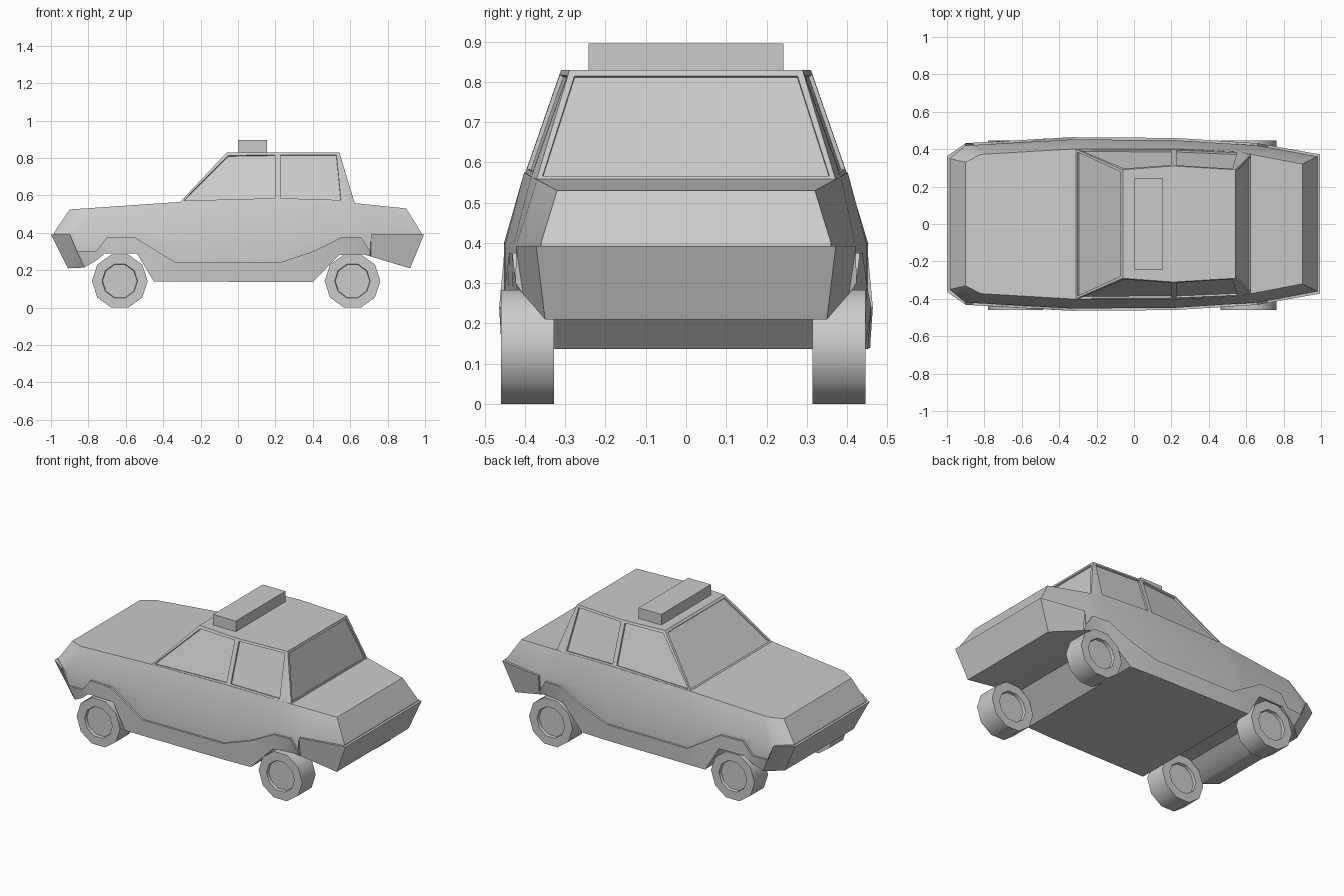
import bpy, bmesh
from math import radians
from mathutils import Matrix

if "Cube" in bpy.data.objects:
    bpy.data.objects.remove(bpy.data.objects["Cube"])


def finish(bm, name, angle=30):
    bmesh.ops.recalc_face_normals(bm, faces=bm.faces[:])
    me = bpy.data.meshes.new(name)
    bm.to_mesh(me)
    bm.free()
    me.shade_smooth()
    me.set_sharp_from_angle(angle=radians(angle))
    ob = bpy.data.objects.new(name, me)
    bpy.context.collection.objects.link(ob)
    return ob


def sample(keys, u):
    """Linear interpolation in a list of (u, values...)."""
    for a, b in zip(keys, keys[1:]):
        if u <= b[0]:
            t = (u - a[0]) / (b[0] - a[0])
            return [p + (q - p) * t for p, q in zip(a[1:], b[1:])]
    return list(keys[-1][1:])


def loft(bm, halves):
    """Skin mirrored half-sections into a closed solid; returns the vertex rings."""
    rings = []
    for half in halves:
        pts = half + [(x, -y, z) for x, y, z in reversed(half)]
        rings.append([bm.verts.new(p) for p in pts])
    n = len(rings[0])
    for a, b in zip(rings, rings[1:]):
        for i in range(n):
            j = (i + 1) % n
            bm.faces.new((a[i], a[j], b[j], b[i]))
    for r in (rings[0], rings[-1]):
        for i in range(n // 2 - 1):
            bm.faces.new((r[i], r[i + 1], r[n - 2 - i], r[n - 1 - i]))
    return rings


# Guide lines along the car: station, x, y, z
top = [(-1, -.90, .33, .525), (-.9, -.82, .372, .53), (-.33, -.31, .402, .565),
       (.22, .22, .402, .575), (.55, .56, .385, .565), (.66, .64, .37, .557), (1, .90, .32, .53)]
waist = [(-1, -.985, .35, .4), (-.9, -.90, .42, .4), (-.33, -.33, .452, .4),
         (.22, .22, .448, .4), (.66, .66, .42, .4), (1, .98, .36, .4)]
bottom = [(-1, -.91, .335, .21), (-.9, -.84, .40, .213), (-.86, -.82, .415, .215),
          (-.76, -.76, .435, .25), (-.70, -.71, .445, .29), (-.55, -.54, .45, .29),
          (-.43, -.45, .458, .14), (.22, .22, .452, .137), (.40, .40, .445, .137),
          (.55, .54, .43, .28), (.66, .67, .415, .285), (1, .92, .35, .21)]
# Upper edge of the skirt and bumpers: station, z
trim = [(-1, .392), (-.9, .392), (-.86, .30), (-.76, .30), (-.70, .375), (-.55, .375),
        (-.43, .30), (-.33, .24), (.22, .24), (.40, .30), (.55, .375), (.66, .375),
        (.71, .30), (.715, .392), (1, .392)]

# Lower body with protruding skirt and bumpers
sections = []
for u, zt in trim:
    wx, wy, wz = sample(waist, u)
    out = .015 * u if abs(u) == 1 else 0
    sections.append([sample(top, u), (wx, wy, wz), (wx, wy, zt),
                     (wx + out, wy + .012, zt), sample(bottom, u)])
bm = bmesh.new()
loft(bm, sections)
finish(bm, "car_body")

# Cabin: roof edge point above belt point at each pillar
bm = bmesh.new()
pillars = [((-.06, .29, .83), (-.31, .40, .564)), ((.212, .31, .83), (.212, .40, .572)),
           ((.54, .29, .83), (.565, .385, .562)), ((.542, .289, .83), (.625, .372, .555))]
rings = loft(bm, [list(p) for p in pillars])
bmesh.ops.recalc_face_normals(bm, faces=bm.faces[:])
# Recessed windows: windshield, rear window and two on each side
quads = [rings[0], rings[-1]]
for a, b in zip(rings[:2], rings[1:3]):
    quads += [(a[0], a[1], b[1], b[0]), (a[2], a[3], b[3], b[2])]
panes = [f for f in bm.faces if any(set(f.verts) == set(q) for q in quads)]
for pane in panes:
    bmesh.ops.inset_individual(bm, faces=[pane], thickness=.02, depth=0)
    bmesh.ops.inset_individual(bm, faces=[pane], thickness=.001, depth=-.01)
finish(bm, "cabin")

# Roof sign
bm = bmesh.new()
bmesh.ops.create_cube(bm, size=1, matrix=Matrix.Translation((.077, 0, .86)) @ Matrix.Diagonal((.155, .484, .07, 1)))
finish(bm, "roof_sign")

# Ten-sided wheels with recessed hubs
for end, x in (("front", -.632), ("rear", .612)):
    for side, y in (("near", -.394), ("far", .38)):
        bm = bmesh.new()
        turn = Matrix.Rotation(radians(90), 4, 'X') @ Matrix.Rotation(radians(18), 4, 'Z')
        bmesh.ops.create_cone(bm, cap_ends=True, segments=10, radius1=.149, radius2=.149, depth=.132,
                              matrix=Matrix.Translation((x, y, .142)) @ turn)
        caps = [f for f in bm.faces if len(f.verts) == 10]
        bmesh.ops.inset_individual(bm, faces=caps, thickness=.054, depth=0)
        bmesh.ops.inset_individual(bm, faces=caps, thickness=.003, depth=-.018)
        finish(bm, f"{end}_{side}_wheel", 40)
